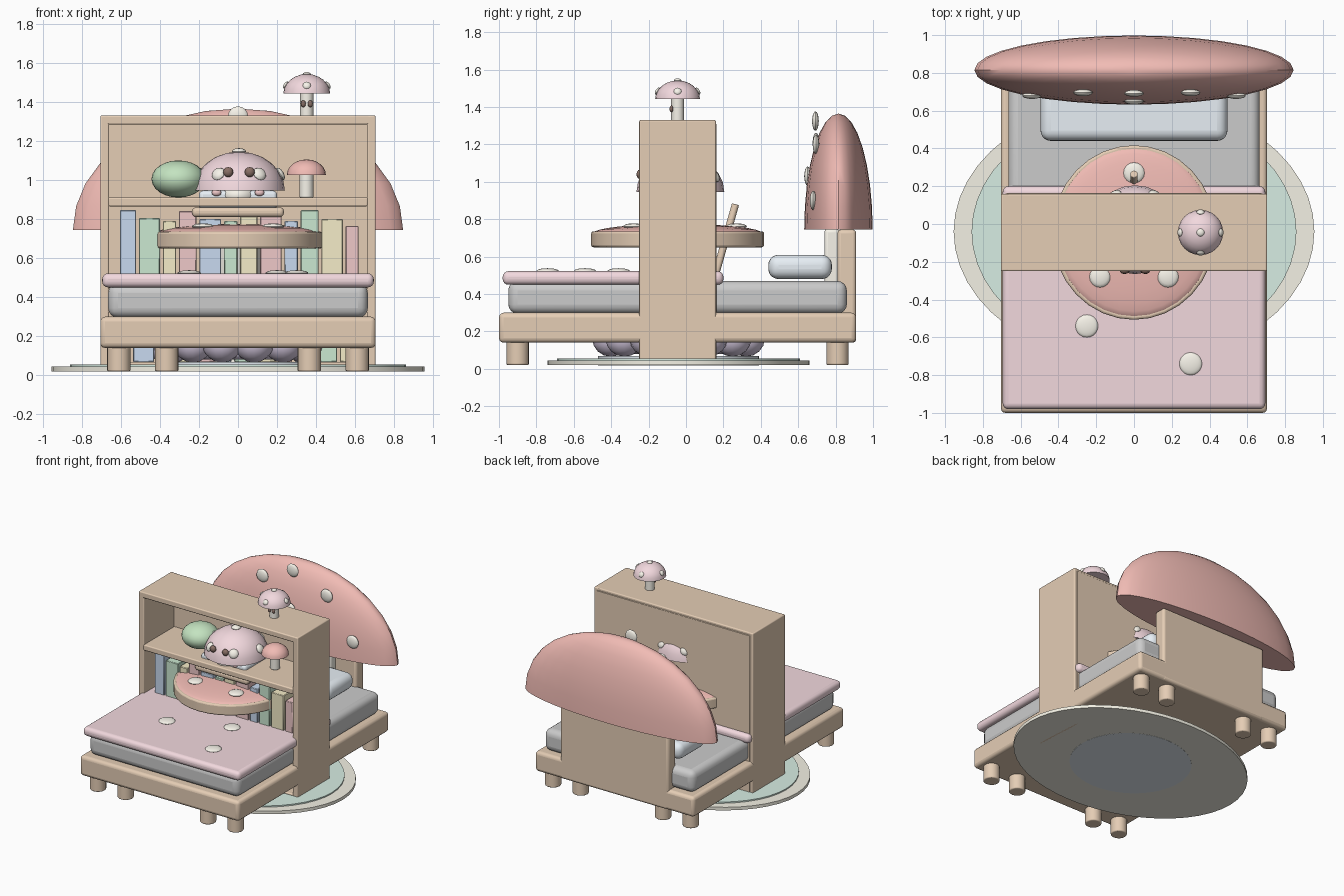
import bpy, bmesh, math
from mathutils import Vector

if "Cube" in bpy.data.objects:
    bpy.data.objects.remove(bpy.data.objects["Cube"])

PALETTE = {
    "wood": (.78, .61, .46), "red": (.88, .5, .46), "pink": (.89, .69, .73),
    "cream": (.93, .9, .82), "white": (.9, .89, .87), "ice": (.8, .86, .91),
    "blue": (.58, .7, .87), "green": (.6, .81, .64), "yellow": (.91, .84, .58),
    "rose": (.86, .58, .58), "leaf": (.55, .77, .53), "mint": (.68, .85, .77),
    "purple": (.65, .57, .72), "sand": (.9, .88, .78), "dark": (.25, .16, .13),
}
MATS = {}
for key, rgb in PALETTE.items():
    MATS[key] = bpy.data.materials.new(key)
    MATS[key].diffuse_color = (*rgb, 1)


def finish(name, bm, color, bevel=0, segs=3):
    mesh = bpy.data.meshes.new(name)
    bmesh.ops.recalc_face_normals(bm, faces=bm.faces)
    bm.to_mesh(mesh)
    bm.free()
    ob = bpy.data.objects.new(name, mesh)
    bpy.context.collection.objects.link(ob)
    mesh.materials.append(MATS[color])
    if bevel:
        mod = ob.modifiers.new("bevel", "BEVEL")
        mod.width, mod.segments = bevel, segs
        mod.limit_method = "ANGLE"
    bpy.ops.object.select_all(action="DESELECT")
    ob.select_set(True)
    bpy.context.view_layer.objects.active = ob
    bpy.ops.object.shade_smooth_by_angle(angle=math.radians(40))
    return ob


def box(name, x, y, z, color, bevel=.01, segs=3):
    bm = bmesh.new()
    bmesh.ops.create_cube(bm, size=1)
    for v in bm.verts:
        v.co = Vector([(r[0] + r[1]) / 2 + c * (r[1] - r[0]) for c, r in zip(v.co, (x, y, z))])
    return finish(name, bm, color, bevel, segs)


def disc(name, center, rx, ry, z, color, bevel=0, n=32):
    bm = bmesh.new()
    bmesh.ops.create_cone(bm, cap_ends=True, segments=n, radius1=1, radius2=1, depth=1)
    for v in bm.verts:
        v.co = Vector((center[0] + v.co.x * rx, center[1] + v.co.y * ry,
                       (z[0] + z[1]) / 2 + v.co.z * (z[1] - z[0])))
    return finish(name, bm, color, bevel)


def ball(name, c, r, color, half=False, axis=None, n=20):
    """Ellipsoid, optional flat-bottomed dome, optionally with its z turned to axis."""
    bm = bmesh.new()
    bmesh.ops.create_uvsphere(bm, u_segments=n, v_segments=n // 4 * 2, radius=1)
    if half:
        cut = bmesh.ops.bisect_plane(bm, geom=bm.verts[:] + bm.edges[:] + bm.faces[:], dist=1e-4,
                                     plane_co=(0, 0, 0), plane_no=(0, 0, -1), clear_outer=True)
        bmesh.ops.holes_fill(bm, edges=[e for e in bm.edges if e.is_boundary])
    for v in bm.verts:
        v.co = Vector(a * b for a, b in zip(v.co, r))
        if axis:
            v.co = Vector(axis).to_track_quat("Z", "Y") @ v.co
        v.co += Vector(c)
    return finish(name, bm, color)


def toy_cap(name, c, r, h, color, spot, phase=0, count=4):
    """Domed mushroom cap with a crown spot and a ring of spots."""
    ball(name, c, (r, r, h), color, half=True, n=24)
    x, y, z = c
    ball(name + "_spot", (x, y, z + h), (spot, spot, spot * .5), "cream", n=12)
    for i in range(count):
        a = phase + math.tau * i / count
        d = Vector((math.cos(a), math.sin(a), .6))
        p = (x + d.x * r * .9, y + d.y * r * .9, z + h * .43)
        ball(name + "_spot", p, (spot, spot, spot * .5), "cream", axis=d, n=12)


# Layered oval rug
disc("rug_border", (0, -.04), .955, .70, (.02, .045), "sand", n=48)
disc("rug_middle", (0, -.04), .86, .65, (.022, .055), "mint", n=48)
disc("rug_center", (0, -.04), .46, .43, (.019, .068), "ice", n=48)

# Bed frame and legs
box("bed_frame", (-.705, .705), (-1, .91), (.14, .30), "wood", .025)
for y in (-.9, .81):
    for x in (-.61, -.365, .365, .61):
        disc("bed_leg", (x, y), .06, .06, (.02, .15), "wood", .008, 20)

# Bedding
box("mattress", (-.665, .665), (-.95, .86), (.295, .47), "white", .05, 4)
box("blanket", (-.695, .695), (-.98, .20), (.45, .522), "pink", .03, 4)
box("pillow", (-.495, .495), (.44, .78), (.48, .61), "ice", .055, 5)
for x, y in ((-.25, -.54), (.30, -.74), (.2, -.36)):
    ball("blanket_spot", (x, y, .523), (.06, .06, .015), "cream")

# Mushroom headboard
box("headboard", (-.48, .48), (.81, .91), (.14, .745), "wood", .02)
box("headboard_stem", (-.3, .3), (.74, .82), (.3, .75), "cream", .02)
ball("headboard_cap", (0, .815, .745), (.845, .183, .62), "red", half=True, n=32)
for x, y, z in ((0, .692, 1.325), (-.27, .695, 1.21), (.3, .695, 1.2),
                (.54, .68, .9), (-.54, .68, .9), (0, .65, 1.03)):
    ball("headboard_spot", (x, y, z), (.052, .052, .018), "cream", axis=(0, -1, 0), n=16)

# Bookcase
for s in (-1, 1):
    box("bookcase_side", sorted((s * .66, s * .705)), (-.25, .16), (.02, 1.33), "wood", .008)
for name, z in (("bookcase_bottom", .045), ("lower_shelf", .47), ("upper_shelf", .888), ("bookcase_top", 1.307)):
    wide = .705 if name == "bookcase_top" else .665
    box(name, (-wide, wide), (-.25, .158), (z - .023, z + .023), "wood", .008)
box("bookcase_back", (-.68, .68), (.135, .163), (.03, 1.31), "wood", .003, 1)

# Two rows of books
COLORS = ("blue", "green", "yellow", "rose")
WIDTHS = (.085, .108, .068, .087, .108)
TOPS = (.845, .805, .79, .84, .80, .79, .82, .82, .79, .845, .80, .765)
for row, (drop, shift) in enumerate(((0, 0), (.425, 3))):
    x = -.605 + row * -.03
    for i, top in enumerate(TOPS):
        w = (.083, .108, .068, .09, .112, .068, .088, .11, .068, .092, .11, .066)[i]
        box("book", (x, x + w), (-.19, .09), (.493 - drop, top - drop), COLORS[(i + shift) % 4], .004, 1)
        x += w + .0145

# Round mushroom table
disc("table_stem", (0, -.04), .12, .12, (.05, .67), "cream", .01)
disc("table_rim", (0, -.045), .435, .462, (.65, .735), "wood", .012, 32)
ball("table_top", (0, -.045, .725), (.425, .452, .05), "red", half=True, n=32)
for x, y in ((-.18, -.28), (.18, -.28), (0, .27)):
    ball("table_spot", (x, y, .762), (.056, .056, .016), "cream", n=16)

# Slanted stick
a, b = Vector((0, .1, .3)), Vector((0, .265, .88))
bm = bmesh.new()
bmesh.ops.create_cone(bm, cap_ends=True, segments=12, radius1=.02, radius2=.02, depth=(b - a).length)
q = (b - a).to_track_quat("Z", "Y")
for v in bm.verts:
    v.co = q @ v.co + (a + b) / 2
finish("stick", bm, "wood", .006)

# Tufted floor cushion
for i in range(14):
    t = math.tau * (i + .5) / 14
    ball("cushion_tuft", (.37 * math.sin(t), -.04 + .37 * math.cos(t), .16), (.1, .1, .095), "purple", n=16)
disc("cushion_center", (0, -.04), .36, .36, (.08, .2), "purple", .04)

# Small seat with cushion
box("stool_seat", (-.235, .235), (-.22, .13), (.81, .86), "wood", .02)
box("stool_cushion", (-.2, .2), (-.19, .12), (.85, .945), "ice", .02)

# Large plush mushroom
ball("plush_body", (0, -.07, .92), (.11, .15, .07), "cream")
toy_cap("plush_cap", (.005, -.03, .945), .235, .2, "pink", .036, math.radians(60), 6)
for s in (-1, 1):
    ball("plush_eye", (.005 + s * .055, -.245, 1.04), (.026, .02, .026), "dark", n=12)
    ball("plush_cheek", (s * .11, -.2, .935), (.025, .015, .018), "rose", n=12)

# Shelf ornaments
ball("green_ball", (-.305, -.04, 1.005), (.138, .138, .095), "leaf", n=24)
disc("red_mushroom_stem", (.35, -.03), .036, .036, (.91, 1.04), "cream", .006, 20)
ball("red_mushroom_cap", (.35, -.03, 1.025), (.1, .1, .08), "red", half=True, n=24)

# Pink mushroom lamp on top
disc("lamp_stem", (.352, -.045), .034, .034, (1.32, 1.46), "cream", .006, 20)
toy_cap("lamp_cap", (.352, -.045, 1.442), .12, .1, "pink", .021)
for s in (-1, 1):
    ball("lamp_eye", (.352 + s * .018, -.078, 1.39), (.013, .01, .018), "dark", n=12)

for m in bpy.data.materials:
    if m.users and not m.is_grease_pencil:
        m.use_nodes = True
        m.node_tree.nodes["Principled BSDF"].inputs["Base Color"].default_value = m.diffuse_color
